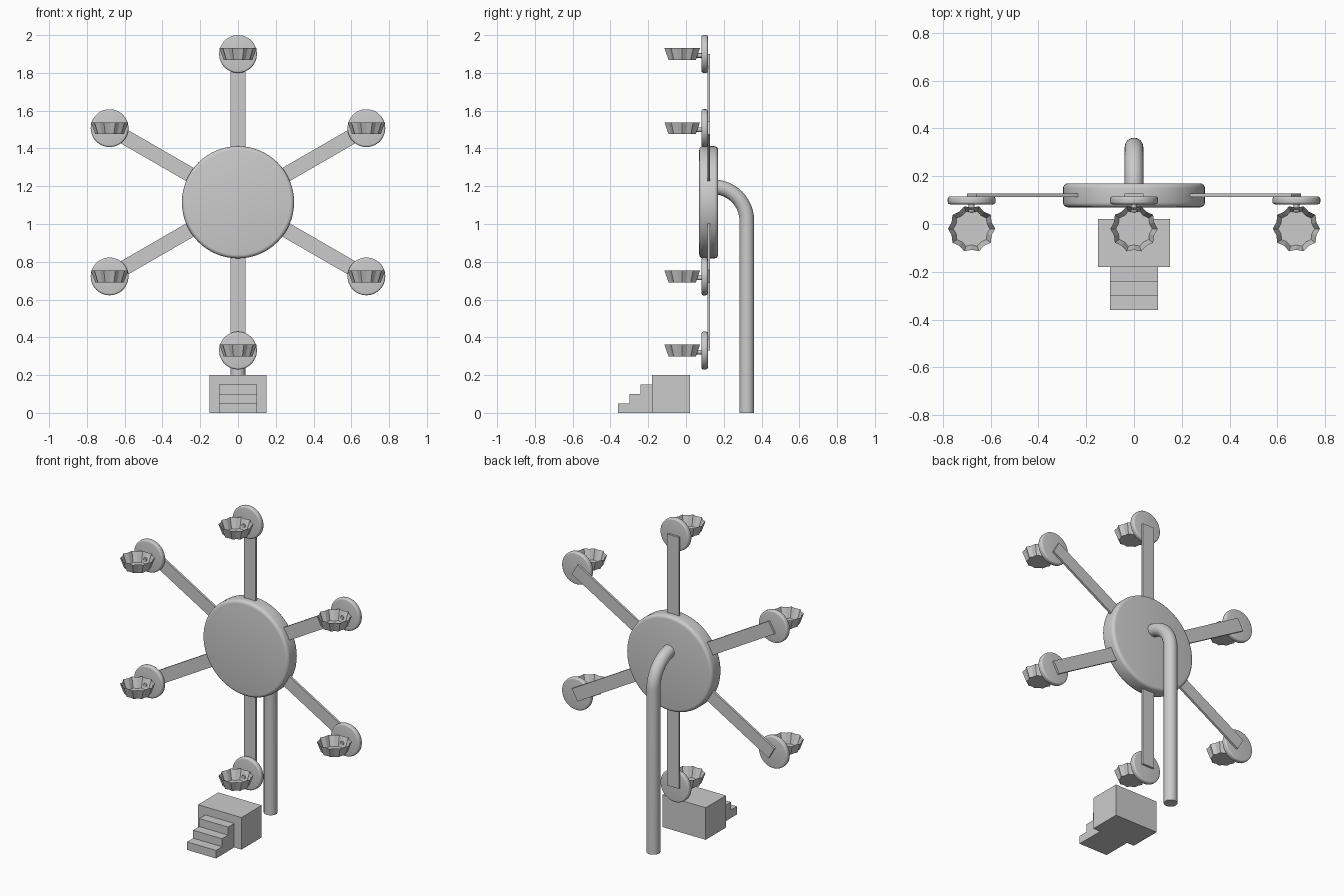
import bpy, bmesh
from math import sin, cos, pi, radians
from mathutils import Matrix, Vector

cube = bpy.data.objects.get("Cube")
if cube:
    bpy.data.objects.remove(cube, do_unlink=True)

GREY = (0.6, 0.6, 0.6, 1)
grey = bpy.data.materials.new("plain grey")
grey.use_nodes = True
grey.diffuse_color = GREY
grey.node_tree.nodes["Principled BSDF"].inputs["Base Color"].default_value = GREY

HUB = Vector((0, 0.12, 1.115))
ARM = 0.785


def finish(bm, name, smooth=False):
    bmesh.ops.recalc_face_normals(bm, faces=bm.faces)
    mesh = bpy.data.meshes.new(name)
    bm.to_mesh(mesh)
    bm.free()
    mesh.materials.append(grey)
    obj = bpy.data.objects.new(name, mesh)
    bpy.context.collection.objects.link(obj)
    if smooth:
        bpy.ops.object.select_all(action='DESELECT')
        obj.select_set(True)
        bpy.context.view_layer.objects.active = obj
        bpy.ops.object.shade_smooth_by_angle(angle=radians(40))
    return obj


def box(name, low, high, turn=None):
    low, high = Vector(low), Vector(high)
    bm = bmesh.new()
    bmesh.ops.create_cube(bm, size=1)
    bmesh.ops.scale(bm, vec=high - low, verts=bm.verts)
    bmesh.ops.translate(bm, vec=(low + high) / 2, verts=bm.verts)
    if turn:
        bm.transform(turn)
    return finish(bm, name)


def disc(name, centre, radius, depth, bevel, sides=48):
    """Disc facing the front, with rounded rims."""
    bm = bmesh.new()
    bmesh.ops.create_cone(bm, cap_ends=True, segments=sides, radius1=radius,
                          radius2=radius, depth=depth)
    if bevel:
        rims = [e for e in bm.edges if any(len(f.verts) > 4 for f in e.link_faces)]
        bmesh.ops.bevel(bm, geom=rims, offset=bevel, segments=4, profile=0.5,
                        affect='EDGES')
    bm.transform(Matrix.Translation(centre) @ Matrix.Rotation(pi / 2, 4, 'X'))
    return finish(bm, name, smooth=True)


def fluted_bowl(name, centre, lobes=10):
    """Open bowl with a zigzag wall and a flat floor."""
    bm = bmesh.new()
    rings = []
    for z, scale in ((-0.031, 0.77), (0.031, 1)):
        ring = []
        for i in range(lobes * 2):
            r = scale * (0.088 if i % 2 else 0.099)
            a = pi * i / lobes
            ring.append(bm.verts.new(centre + Vector((r * cos(a), r * sin(a), z))))
        rings.append(ring)
    floor, rim = rings
    bm.faces.new(floor)
    for i in range(lobes * 2):
        j = (i + 1) % (lobes * 2)
        bm.faces.new((floor[i], floor[j], rim[j], rim[i]))
    return finish(bm, name)


# Wheel hub
disc("wheel_hub", HUB, 0.297, 0.1, 0.02, 64)

# Spokes, each with a backing disc, a short peg and an upright seat bowl
for n in range(6):
    angle = n * pi / 3
    turn = Matrix.Translation(HUB) @ Matrix.Rotation(angle, 4, 'Y')
    box(f"spoke_{n + 1}", (-0.04, -0.006, 0.2), (0.04, 0.008, ARM), turn)
    end = HUB + Vector((sin(angle), 0, cos(angle))) * ARM
    disc(f"seat_back_{n + 1}", end + Vector((0, -0.021, 0)), 0.1, 0.033, 0.01)
    disc(f"seat_peg_{n + 1}", end + Vector((0, -0.05, -0.008)), 0.012, 0.04, 0, 16)
    fluted_bowl(f"seat_bowl_{n + 1}", end + Vector((0, -0.14, 0)))

# Bent support pole
path = [(0.12, 1.197)]
path += [(0.142 + 0.18 * sin(t * pi / 24), 1.017 + 0.18 * cos(t * pi / 24))
         for t in range(13)]
path += [(0.322, 0)]
bm = bmesh.new()
rings = []
for k, (y, z) in enumerate(path):
    t = min(max((k - 1) * pi / 24, 0), pi / 2)
    out = Vector((0, sin(t), cos(t)))
    rings.append([bm.verts.new(Vector((0, y, z)) + 0.039 *
                  (Vector((cos(a), 0, 0)) + out * sin(a)))
                  for a in (2 * pi * i / 32 for i in range(32))])
for a, b in zip(rings, rings[1:]):
    for i in range(32):
        j = (i + 1) % 32
        bm.faces.new((a[i], a[j], b[j], b[i]))
bm.faces.new(rings[0])
bm.faces.new(rings[-1])
finish(bm, "support_pole", smooth=True)

# Boarding platform and stairs
box("platform", (-0.15, -0.18, 0), (0.15, 0.02, 0.2))
for n in range(3):
    front = -0.36 + 0.06 * n
    box(f"stair_{n + 1}", (-0.1, front, 0), (0.1, front + 0.06, 0.05 * (n + 1)))
